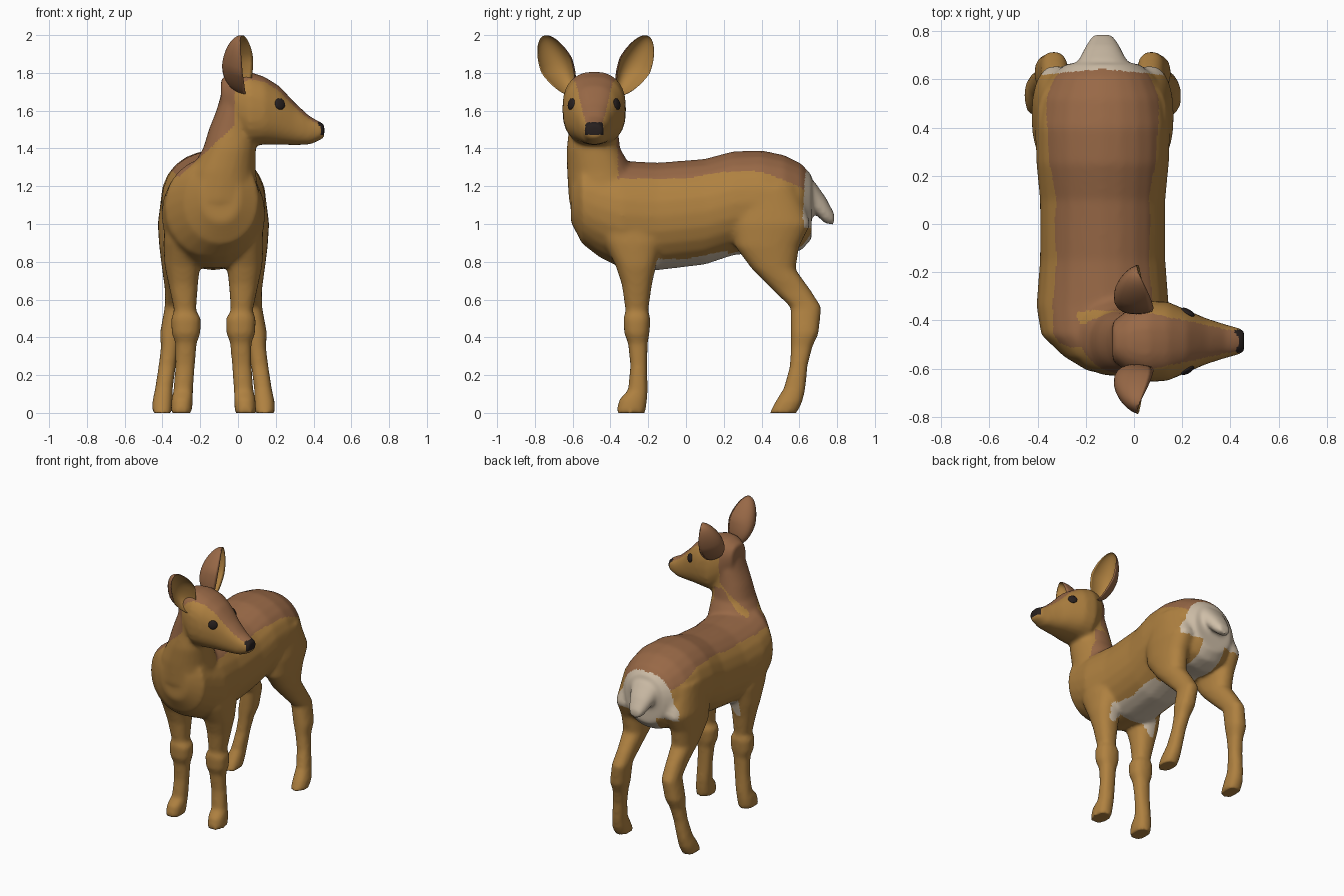
import bpy, bmesh, math
from mathutils import Vector, Matrix

cube = bpy.data.objects.get("Cube")
if cube:
    bpy.data.objects.remove(cube, do_unlink=True)

MID_X = -.13      # body centre line
HEAD_Y = -.486    # centre line of the turned head


def material(name, rgb):
    mat = bpy.data.materials.new(name)
    mat.use_nodes = True
    mat.diffuse_color = (*rgb, 1)
    mat.node_tree.nodes["Principled BSDF"].inputs["Base Color"].default_value = (*rgb, 1)
    return mat


MATS = [material("tan fur", (.43, .22, .052)),
        material("brown fur", (.315, .14, .062)),
        material("cream fur", (.62, .515, .39)),
        material("dark nose and eyes", (.02, .014, .013))]
TAN, BROWN, CREAM, DARK = range(len(MATS))


def add_object(name, bm):
    bmesh.ops.recalc_face_normals(bm, faces=bm.faces)
    mesh = bpy.data.meshes.new(name)
    bm.to_mesh(mesh)
    bm.free()
    obj = bpy.data.objects.new(name, mesh)
    bpy.context.collection.objects.link(obj)
    return obj


def finish(obj):
    for mat in MATS:
        obj.data.materials.append(mat)
    for poly in obj.data.polygons:
        poly.use_smooth = True


def loft(bm, axis, rows, power=.86, sides=24):
    """Rows are position along axis, centre of the two other axes, their radii.
    A power below one squares the rings slightly."""
    def soft(c):
        return math.copysign(abs(c) ** power, c)

    others = [i for i in range(3) if i != axis]
    rings = []
    for t, ca, cb, ra, rb in rows:
        ring = []
        for i in range(sides):
            ang = math.tau * i / sides
            co = Vector()
            co[axis] = t
            co[others[0]] = ca + ra * soft(math.cos(ang))
            co[others[1]] = cb + rb * soft(math.sin(ang))
            ring.append(bm.verts.new(co))
        rings.append(ring)
    for lo, hi in zip(rings, rings[1:]):
        for i in range(sides):
            j = (i + 1) % sides
            bm.faces.new((lo[i], lo[j], hi[j], hi[i]))
    bm.faces.new(rings[0])
    bm.faces.new(rings[-1])


bm = bmesh.new()

# Torso: y, height, half width, half height
torso = [(-.61, 1.15, .1, .14), (-.55, 1.13, .2, .235), (-.46, 1.09, .255, .265),
         (-.34, 1.05, .275, .285), (-.15, 1.04, .26, .285), (.1, 1.065, .26, .28),
         (.25, 1.11, .275, .275), (.4, 1.12, .28, .27), (.52, 1.1, .265, .265),
         (.61, 1.09, .22, .23), (.665, 1.09, .15, .17)]
loft(bm, 1, [(y, MID_X + (.04 if y < -.5 else 0), z, w, h) for y, z, w, h in torso], .95)

# Tail
tail = [(.58, 1.17, .17, .11), (.68, 1.14, .1, .085), (.74, 1.07, .07, .07),
        (.785, 1.025, .04, .03)]
loft(bm, 1, [(y, MID_X, z, w, h) for y, z, w, h in tail])

# Neck
loft(bm, 2, [(.95, -.1, -.4, .17, .15), (1.12, -.1, -.425, .21, .195),
             (1.28, -.08, -.455, .175, .175), (1.4, -.045, -.49, .14, .142),
             (1.5, -.03, -.49, .125, .13), (1.6, -.01, -.49, .105, .125),
             (1.72, 0, -.49, .08, .1)], .92)

# Head, pointing sideways: x, height, half width, half height
head = [(-.09, 1.68, .08, .09), (-.02, 1.65, .135, .155), (.06, 1.61, .17, .197),
        (.14, 1.6, .164, .18), (.22, 1.575, .13, .155), (.3, 1.53, .095, .113),
        (.38, 1.495, .07, .075), (.44, 1.492, .054, .046), (.457, 1.495, .044, .036)]
loft(bm, 0, [(x, HEAD_Y, z, w, h) for x, z, w, h in head], .82)

# Legs: height, distance from centre line, y, half width, half depth
front_leg = [(1.1, .16, -.33, .09, .17), (.9, .165, -.28, .1, .155),
             (.78, .165, -.265, .094, .108), (.68, .16, -.26, .078, .08),
             (.54, .15, -.26, .058, .06), (.5, .145, -.26, .08, .072),
             (.42, .145, -.26, .076, .067), (.37, .145, -.255, .057, .052),
             (.25, .15, -.25, .052, .045), (.12, .16, -.255, .052, .052),
             (.07, .166, -.28, .057, .075), (0, .17, -.293, .057, .078)]
hind_leg = [(1.2, .16, .42, .11, .17), (1, .195, .45, .1, .21),
            (.88, .2, .43, .087, .17), (.76, .195, .465, .077, .115),
            (.65, .195, .56, .062, .1), (.56, .2, .635, .058, .082),
            (.42, .222, .628, .062, .074), (.35, .23, .612, .048, .058),
            (.25, .245, .597, .046, .047), (.13, .262, .575, .047, .058),
            (.06, .27, .545, .054, .072), (0, .272, .515, .054, .073)]
for side in (-1, 1):
    for leg in (front_leg, hind_leg):
        loft(bm, 2, [(z, MID_X + side * d, y, w, h) for z, d, y, w, h in leg])

# Fuse the parts into one smooth skin
body = add_object("deer_body", bm)
remesh = body.modifiers.new("fuse", "REMESH")
remesh.mode = "VOXEL"
remesh.voxel_size = .012
relax = body.modifiers.new("relax", "SMOOTH")
relax.factor = .5
relax.iterations = 12
graph = bpy.context.evaluated_depsgraph_get()
skin = bpy.data.meshes.new_from_object(body.evaluated_get(graph))
body.modifiers.clear()
body.data = skin
for v in skin.vertices:
    v.co.z = 0 if v.co.z < .006 else v.co.z


def fur(c, n):
    """Coat colour by place and direction."""
    x, y, z = c
    across = abs(x - MID_X)
    if x > .42 and 1.472 < z < 1.54 and abs(y - HEAD_Y) < .048:
        return DARK
    if z > 1.4 and x > -.02:                       # forehead stripe and nape edge
        if n.z > .32 and abs(y - HEAD_Y) < .13 - .21 * x:
            return BROWN
        return BROWN if x < .03 and n.y > .6 and z < 1.48 else TAN
    if y > .643 - .1 * across and z > .98 and across < .25:
        return CREAM                               # rump and tail
    if y > .5 and z > .8 and n.y - n.z > .3 and across < .09:
        return CREAM                               # between the hind legs
    reach = .19 if y < .22 else .09
    if -.18 < y < .65 and z < .815 + .2 * max(y, 0) and n.z < -.2 and across < reach:
        return CREAM                               # belly
    if y < -.36:                                   # neck
        return BROWN if z > 1.25 and x < -.02 - 1.08 * max(0, 1.52 - z) else TAN
    edge = 1.24 + .04 * math.sin(max(0, y) * 5) - (.25 * max(0, y - .4))
    return BROWN if z > edge else TAN


finish(body)
for poly in skin.polygons:
    poly.material_index = fur(poly.center, poly.normal)

for side, label in ((-1, "right"), (1, "left")):
    # Cupped ear: a ball whose front half is folded inward
    bm = bmesh.new()
    bmesh.ops.create_uvsphere(bm, u_segments=32, v_segments=20, radius=1)
    for face in bm.faces:
        face.material_index = TAN if face.calc_center_median().x > 0 else BROWN
    for v in bm.verts:
        x, y, t = v.co
        width = 1 - .3 * max(0, -t) - .12 * max(0, t)
        depth = .12 * (1 - .25 * t)
        x = -.75 * x if x > 0 else x
        v.co = (x * depth + .035 - .015 * t + .02 * y * y, y * .09 * width, t * .172)
    tilt = Matrix.Rotation(-side * math.radians(27), 4, "X")
    turn = Matrix.Rotation(side * math.radians(18), 4, "Z")
    place = Matrix.Translation((0, HEAD_Y + side * .195 + .008, 1.845))
    bm.transform(place @ tilt @ turn)
    finish(add_object(label + "_ear", bm))

    # Eye set on the skin
    hit, spot, normal, _ = body.closest_point_on_mesh(
        Vector((.27, HEAD_Y + side * .2, 1.655)))
    bm = bmesh.new()
    bmesh.ops.create_uvsphere(bm, u_segments=16, v_segments=10, radius=.031)
    bm.transform(Matrix.Translation(spot) @ normal.to_track_quat("Z", "Y").to_matrix().to_4x4()
                 @ Matrix.Diagonal((1, 1, .35, 1)))
    for face in bm.faces:
        face.material_index = DARK
    finish(add_object(label + "_eye", bm))
